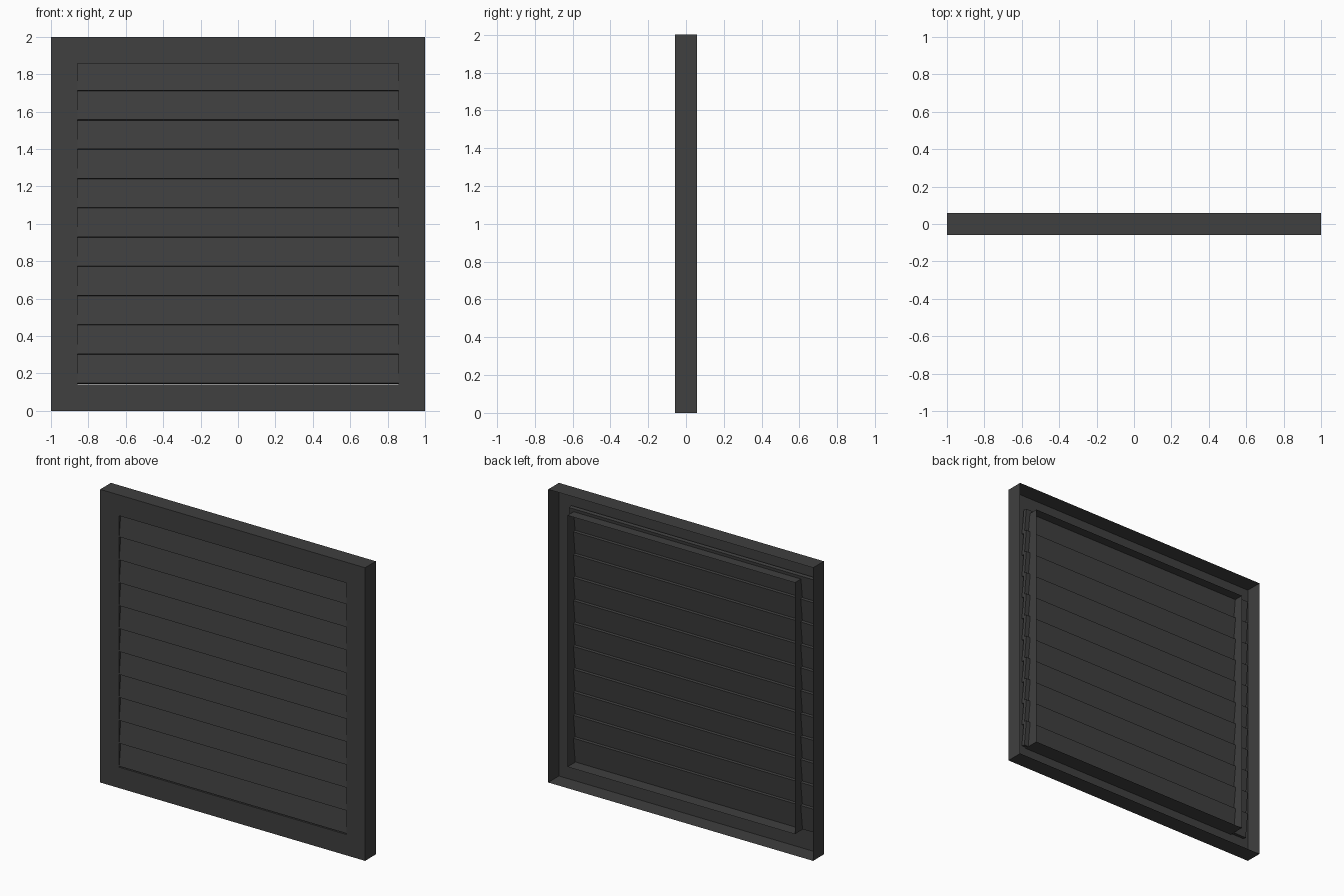
import bpy
import bmesh

cube = bpy.data.objects.get("Cube")
if cube:
    bpy.data.objects.remove(cube, do_unlink=True)

# Single dark paint for the whole vent
paint = bpy.data.materials.new("charcoal_grey")
paint.use_nodes = True
colour = (0.05, 0.05, 0.05, 1)
paint.diffuse_color = colour
paint.node_tree.nodes["Principled BSDF"].inputs["Base Color"].default_value = colour

HALF, OPENING, DEPTH = 1.0, 0.858, 0.058
SLATS, PITCH = 11, 0.1565


def add_object(name, bm):
    mesh = bpy.data.meshes.new(name)
    bm.to_mesh(mesh)
    bm.free()
    mesh.materials.append(paint)
    obj = bpy.data.objects.new(name, mesh)
    bpy.context.collection.objects.link(obj)
    return obj


# Folded sheet frame: outer rim, front plate and inner sleeve, open at the back
bm = bmesh.new()
loops = []
for half, y in ((HALF, DEPTH), (HALF, -DEPTH), (OPENING, -DEPTH), (OPENING, DEPTH - 0.006)):
    corners = ((-1, -1), (1, -1), (1, 1), (-1, 1))
    loops.append([bm.verts.new((sx * half, y, HALF + sz * half)) for sx, sz in corners])
for a, b in zip(loops, loops[1:]):
    for i in range(4):
        j = (i + 1) % 4
        bm.faces.new((a[i], b[i], b[j], a[j]))
bmesh.ops.recalc_face_normals(bm, faces=bm.faces)
# The plate must face forward
if any(f.normal.y > 0.5 for f in bm.faces):
    bmesh.ops.reverse_faces(bm, faces=bm.faces)
add_object("vent_frame", bm)

# Overlapping slats: lower edge forward, upper edge leaning back
profile = ((-0.056, 0), (-0.031, -0.004), (-0.011, 0.166), (-0.036, 0.17))
for n in range(SLATS):
    base = 0.148 + n * PITCH
    bm = bmesh.new()
    ends = [[bm.verts.new((x, y, base + z)) for y, z in profile] for x in (-0.96, 0.89)]
    for end in ends:
        bm.faces.new(end)
    for i in range(4):
        j = (i + 1) % 4
        bm.faces.new((ends[0][i], ends[0][j], ends[1][j], ends[1][i]))
    bmesh.ops.recalc_face_normals(bm, faces=bm.faces)
    add_object(f"slat_{n + 1}", bm)
